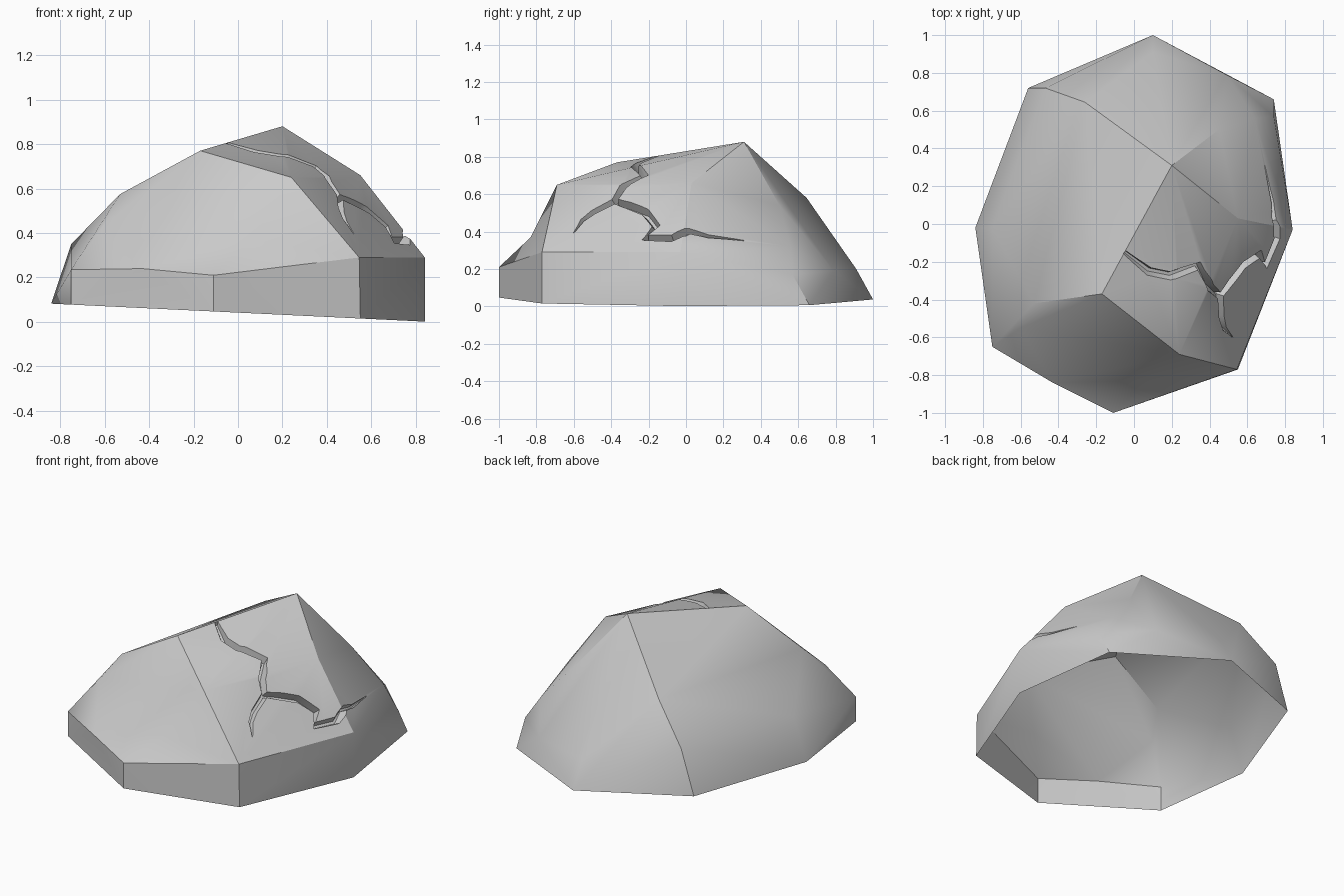
import bpy, bmesh
from math import radians
from mathutils import Vector
from mathutils.bvhtree import BVHTree

if "Cube" in bpy.data.objects:
    bpy.data.objects.remove(bpy.data.objects["Cube"])

# Outline on the ground (slightly tilted base plane)
base = [(.10, 1), (.74, .66), (.84, -.03), (.55, -.77),
        (-.11, -1), (-.75, -.65), (-.84, -.02), (-.56, .72)]
# Top of the steep lower band
band = [(.10, .91, .20), (.49, .79, .19), (.74, .57, .17), (.84, -.03, .29),
        (.545, -.77, .29), (-.11, -1, .21), (-.43, -.84, .24),
        (-.75, -.65, .235), (-.75, -.02, .35), (-.47, .72, .35)]
# Shoulder and top corners
top = [(.20, .31, .88), (-.17, -.37, .77), (.24, -.69, .65), (.55, .03, .66),
       (-.26, .645, .58), (-.53, -.42, .575), (-.60, -.55, .44),
       (.45, .50, .54), (.64, .56, .32)]


def new_object(name, bm):
    me = bpy.data.meshes.new(name)
    bm.to_mesh(me)
    bm.free()
    ob = bpy.data.objects.new(name, me)
    bpy.context.collection.objects.link(ob)
    return ob


# Boulder body
bm = bmesh.new()
for p in [(x, y, .042 - .048 * x) for x, y in base] + band + top:
    bm.verts.new(p)
res = bmesh.ops.convex_hull(bm, input=bm.verts[:])
loose = [v for v in bm.verts if not v.link_faces]
bmesh.ops.delete(bm, geom=loose, context='VERTS')

# Slight hollow on the front face
a, b = Vector((-.11, -1, .21)), Vector((.24, -.69, .65))
for e in bm.edges[:]:
    ends = [v.co for v in e.verts]
    if all(min((c - a).length, (c - b).length) < 1e-3 for c in ends):
        _, v = bmesh.utils.edge_split(e, e.verts[0], .5)
        v.co = (.06, -.83, .37)
        break
bmesh.ops.triangulate(bm, faces=[f for f in bm.faces if len(f.verts) > 3])
bmesh.ops.recalc_face_normals(bm, faces=bm.faces[:])
bm.normal_update()
tree = BVHTree.FromBMesh(bm)
boulder = new_object("boulder", bm)


# Tapered groove cutter following a path over the surface
def groove(name, path, widths, depth=.05):
    bm = bmesh.new()
    hits = [tree.find_nearest(Vector(p))[:2] for p in path]
    pts = [h[0] for h in hits]
    rings = []
    for i, (p, n) in enumerate(hits):
        t = (pts[min(i + 1, len(pts) - 1)] - pts[max(i - 1, 0)]).normalized()
        s = t.cross(n).normalized()
        w = widths[i]
        d = depth * min(1, w / .022)
        rings.append([bm.verts.new(q) for q in (
            p + s * w * 1.4 + n * .03, p - s * w * 1.4 + n * .03,
            p - s * w * .4 - n * d, p + s * w * .4 - n * d)])
    for r, q in zip(rings, rings[1:]):
        for k in range(4):
            j = (k + 1) % 4
            bm.faces.new((r[k], r[j], q[j], q[k]))
    bm.faces.new(rings[0])
    bm.faces.new(rings[-1][::-1])
    bmesh.ops.recalc_face_normals(bm, faces=bm.faces[:])
    ob = new_object(name, bm)
    ob.hide_render = True
    return ob


# Main crack and its side branch
main = [(-.05, -.15, .81), (.08, -.25, .76), (.19, -.27, .73), (.34, -.22, .69),
        (.41, -.34, .64), (.45, -.38, .56), (.51, -.31, .54), (.59, -.22, .51),
        (.67, -.16, .43), (.70, -.22, .37), (.765, -.08, .37), (.74, .02, .40),
        (.74, .12, .38), (.69, .31, .35)]
branch = [(.45, -.37, .56), (.45, -.49, .49), (.47, -.55, .45), (.52, -.60, .39)]
cutters = [groove("crack_cutter", main, [.012] + [.022] * 10 + [.018, .012, .003]),
           groove("branch_cutter", branch, [.02, .018, .014, .003])]

for c in cutters:
    m = boulder.modifiers.new(c.name, 'BOOLEAN')
    m.object, m.operation, m.solver = c, 'DIFFERENCE', 'EXACT'
dg = bpy.context.evaluated_depsgraph_get()
dg.update()
carved = bpy.data.meshes.new_from_object(boulder.evaluated_get(dg))
boulder.modifiers.clear()
boulder.data = carved
for c in cutters:
    bpy.data.objects.remove(c)

# Open underside
bm = bmesh.new()
bm.from_mesh(carved)
under = [f for f in bm.faces if f.normal.z < -.9 and f.calc_center_median().z < .1]
bmesh.ops.delete(bm, geom=under, context='FACES')
bm.to_mesh(carved)
bm.free()

bpy.context.view_layer.objects.active = boulder
boulder.select_set(True)
bpy.ops.object.shade_smooth_by_angle(angle=radians(30))
